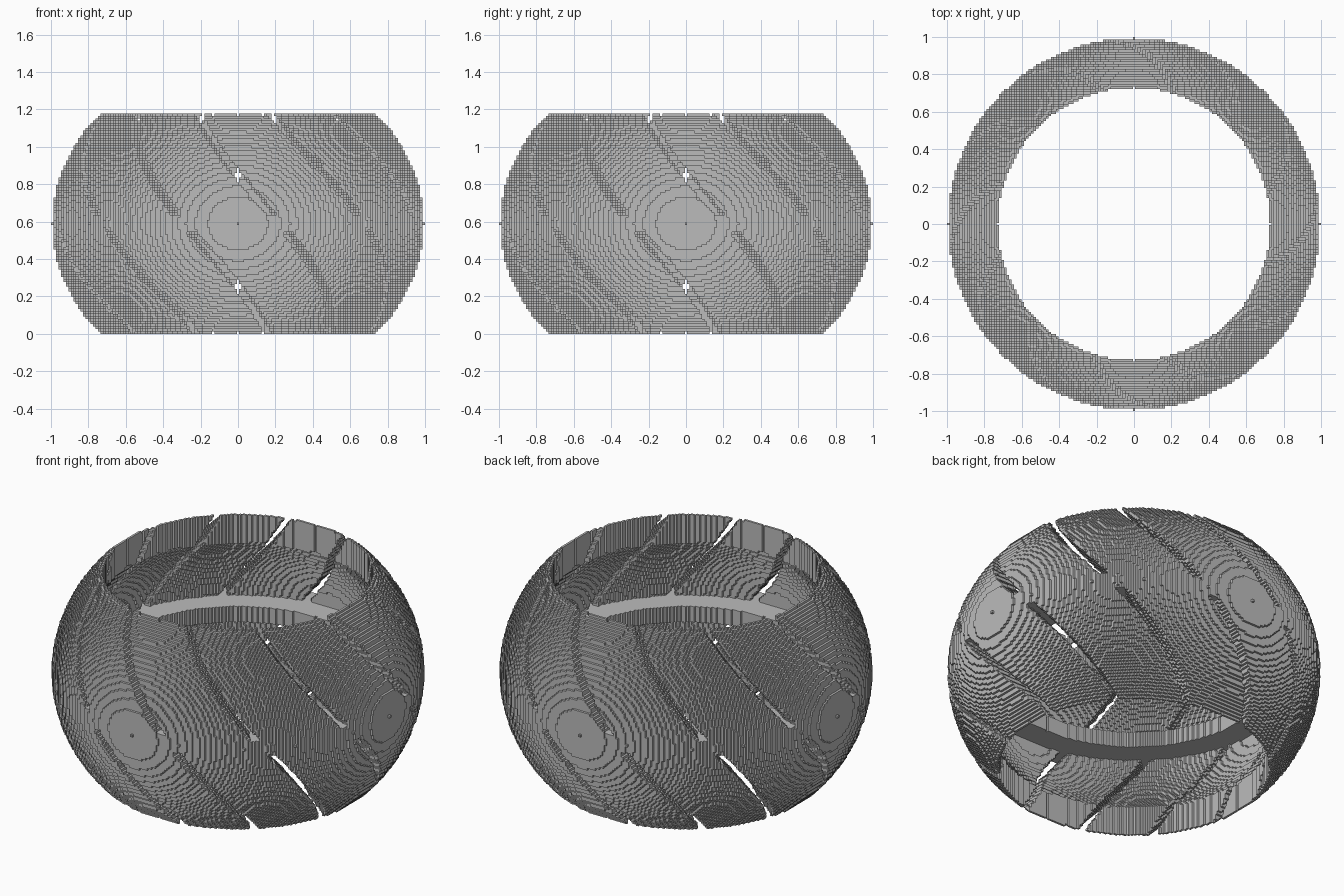
import bpy
import math

cube = bpy.data.objects.get("Cube")
if cube:
    bpy.data.objects.remove(cube, do_unlink=True)

# Dimensions in blocks
OUTER = 75            # outer radius, one extra block at each side tip
INNER = 66            # radius of the hollow
BORE = 55             # straight opening through top and bottom
HALF = 44             # layers above and below the middle
SQUASH = 75 / 66      # the shell is slightly flattened
RING = 3              # half height of the inner ring, in layers
SIZE = 2 / (2 * OUTER + 1)

# Slots: twelve per half, twisting steadily with height
SPACING, TWIST, SLOT = 30, 0.66, 1.7
UPPER_START, LOWER_START = 19.5, -25.5

grey = bpy.data.materials.new("grey")
grey.use_nodes = True
colour = (0.5, 0.5, 0.5, 1)
grey.diffuse_color = colour
grey.node_tree.nodes["Principled BSDF"].inputs["Base Color"].default_value = colour


def in_slot(angle, k):
    start = UPPER_START if k > 0 else LOWER_START
    offset = angle - (start - k) * TWIST
    return abs((offset + SPACING / 2) % SPACING - SPACING / 2) < SLOT


def column(i, j):
    """Solid layers of one upright column of blocks."""
    r2 = i * i + j * j
    if r2 <= BORE ** 2 or r2 > OUTER ** 2:
        return
    angle = math.degrees(math.atan2(j, i))
    for k in range(-HALF, HALF + 1):
        reach = r2 + (k * SQUASH) ** 2
        if reach > OUTER ** 2:
            continue
        if abs(k) <= RING or (reach > INNER ** 2 and not in_slot(angle, k)):
            yield (i, j, k)


span = range(-OUTER, OUTER + 1)
solid = {cell for i in span for j in span for cell in column(i, j)}


def shifted(cell, axis, step):
    moved = list(cell)
    moved[axis] += step
    return tuple(moved)


def build_part(name, low, high):
    """Skin the blocks between two layers, joining faces into strips."""
    cells = [c for c in solid if low <= c[2] <= high]
    index, faces = {}, []

    def vertex(corner):
        return index.setdefault(corner, len(index))

    for axis, run, other in ((0, 1, 2), (1, 0, 2), (2, 0, 1)):
        for side in (-1, 1):
            open_cells = {c for c in cells if shifted(c, axis, side) not in solid}
            for first in open_cells:
                if shifted(first, run, -1) in open_cells:
                    continue
                length = 1
                while shifted(first, run, length) in open_cells:
                    length += 1
                base = shifted(first, axis, 1) if side > 0 else first
                end = shifted(base, run, length)
                quad = [base, end, shifted(end, other, 1), shifted(base, other, 1)]
                # Keep every face pointing outward
                if (side > 0) == (axis == 1):
                    quad.reverse()
                faces.append([vertex(c) for c in quad])

    verts = [((x - 0.5) * SIZE, (y - 0.5) * SIZE, (z + HALF) * SIZE)
             for x, y, z in index]
    mesh = bpy.data.meshes.new(name)
    mesh.from_pydata(verts, [], faces)
    mesh.materials.append(grey)
    mesh.update()
    part = bpy.data.objects.new(name, mesh)
    bpy.context.collection.objects.link(part)


# Slotted shell halves joined by the solid middle ring
build_part("upper_slotted_shell", RING + 1, HALF)
build_part("middle_ring", -RING, RING)
build_part("lower_slotted_shell", -HALF, -RING - 1)
